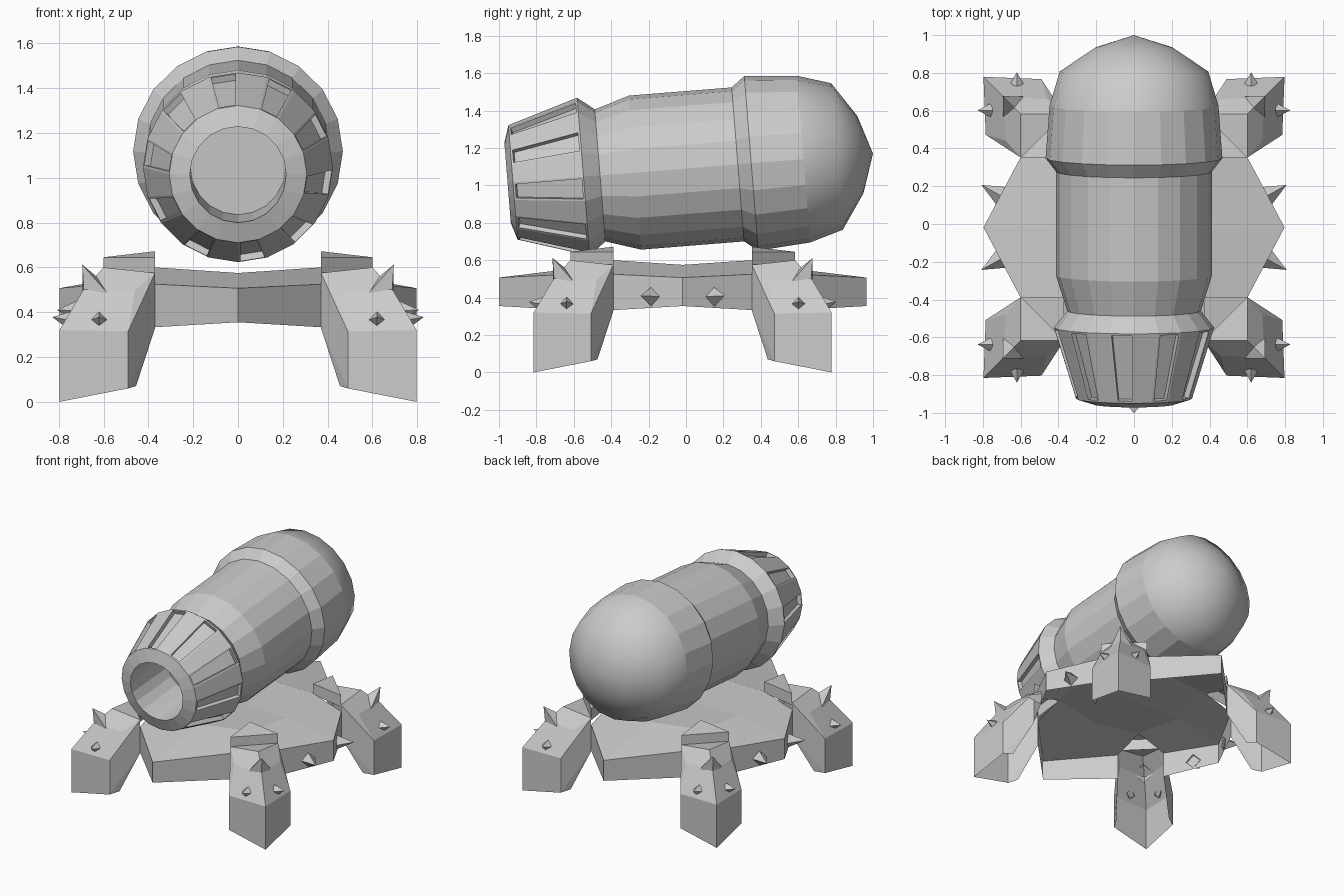
import bpy, bmesh, math
from mathutils import Vector, Matrix

if "Cube" in bpy.data.objects:
    bpy.data.objects.remove(bpy.data.objects["Cube"])

CY = -0.018          # centre of the stand in y


def finish(bm, name, mirror=False):
    me = bpy.data.meshes.new(name)
    bmesh.ops.recalc_face_normals(bm, faces=bm.faces)
    bm.to_mesh(me)
    bm.free()
    ob = bpy.data.objects.new(name, me)
    bpy.context.collection.objects.link(ob)
    if mirror:
        ob.location.y = CY
        m = ob.modifiers.new("mirror", 'MIRROR')
        m.use_axis = (True, True, False)
        m.merge_threshold = 0.002
    return ob


def hull(points, drop):
    # convex shell with the faces chosen by drop(normal) left open
    bm = bmesh.new()
    vs = [bm.verts.new(p) for p in points]
    bmesh.ops.convex_hull(bm, input=vs)
    bm.normal_update()
    bmesh.ops.delete(bm, geom=[f for f in bm.faces if drop(f.normal)], context='FACES')
    bmesh.ops.dissolve_limit(bm, angle_limit=math.radians(3), verts=bm.verts, edges=bm.edges)
    return bm


def spike(bm, base, tip, radius):
    base, tip = Vector(base), Vector(tip)
    d = tip - base
    rot = d.to_track_quat('Z', 'Y').to_matrix().to_4x4()
    bmesh.ops.create_cone(bm, cap_ends=False, segments=4, radius1=radius, radius2=0,
                          depth=d.length, matrix=Matrix.Translation((base + tip) / 2) @ rot)
    bmesh.ops.remove_doubles(bm, verts=bm.verts, dist=0.0005)


# Barrel: 20-sided lathe along a slightly tilted axis, (position, radius)
N = 20
profile = [(-.55, 0), (-.55, .212), (-.957, .215), (-.928, .307), (-.55, .424),
           (-.461, .354), (-.273, .413), (.278, .413), (.35, .468),
           (.63, .447), (.81, .393), (.935, .208), (1.003, 0)]
bm = bmesh.new()
rings = []
for t, r in profile:
    if r == 0:
        rings.append([bm.verts.new((0, t, 0))] * N)
    else:
        rings.append([bm.verts.new((r * math.cos(math.tau * k / N), t,
                                    r * math.sin(math.tau * k / N))) for k in range(N)])
slots = []
for i in range(len(rings) - 1):
    for k in range(N):
        a, b = rings[i], rings[i + 1]
        q = list(dict.fromkeys([a[k], a[(k + 1) % N], b[(k + 1) % N], b[k]]))
        f = bm.faces.new(q)
        f.smooth = i >= 9          # rounded rear dome
        if i == 3 and k % 2 == 1:
            slots.append(f)
bmesh.ops.recalc_face_normals(bm, faces=bm.faces)
# recessed slots around the muzzle
bmesh.ops.inset_individual(bm, faces=slots, thickness=.016, depth=0)
for f in slots:
    n = f.normal.copy()
    res = bmesh.ops.extrude_discrete_faces(bm, faces=[f])
    bmesh.ops.translate(bm, verts=res['faces'][0].verts, vec=-n * .03)
barrel = finish(bm, "barrel")
barrel.location.z = 1.09
barrel.rotation_euler.x = math.radians(4.57)

# Stand plate: one quadrant of the open-bottomed top and rim
bm = bmesh.new()
v = lambda *p: bm.verts.new(p)
tip_y, cor_y = v(0, .983, .507), v(.37, .6, .525)
tip_x, cor_x = v(.797, 0, .507), v(.6, .372, .525)
inner, mid_x, mid_y, mid = v(.37, .37, .6), v(.42, 0, .575), v(0, .42, .575), v(0, 0, .575)
low = [v(0, .983, .355), v(.37, .6, .333), v(.6, .372, .333), v(.797, 0, .355)]
for f in ((mid, mid_x, inner, mid_y), (mid_y, inner, cor_y, tip_y), (mid_x, tip_x, cor_x, inner),
          (low[0], low[1], cor_y, tip_y), (low[2], low[3], tip_x, cor_x)):
    bm.faces.new(f)
finish(bm, "stand_plate", True)

# Hip blocks: triangular caps where the legs meet the plate
pts = [(.37, .37, .672), (.6, .37, .645), (.37, .6, .645),
       (.37, .37, .59), (.6, .37, .56), (.37, .6, .56)]
finish(hull(pts, lambda n: n.z < -.6), "hip_block", True)

# Legs: bent shells, open on the inside and underneath
half = [(.37, .6, .575), (.46, .68, .495), (.49, .785, .315),
        (.49, .785, .06), (.455, .72, .07), (.37, .6, .33)]
pts = half + [(y, x, z) for x, y, z in half]
pts += [(.6, .6, .6), (.69, .69, .5), (.797, .797, .32), (.797, .797, 0)]
inward = Vector((-.62, -.62, -.48)).normalized()
finish(hull(pts, lambda n: n.dot(inward) > .6 or n.z < -.6), "leg", True)

# Spikes: one large and two small on each leg, one on each side edge of the plate
bm = bmesh.new()
spike(bm, (.64, .64, .49), (.695, .695, .612), .075)
spike(bm, (.62, .755, .365), (.62, .822, .378), .038)
spike(bm, (.755, .62, .365), (.828, .62, .378), .038)
spike(bm, (.70, .165, .405), (.808, .225, .41), .055)
finish(bm, "spikes", True)
